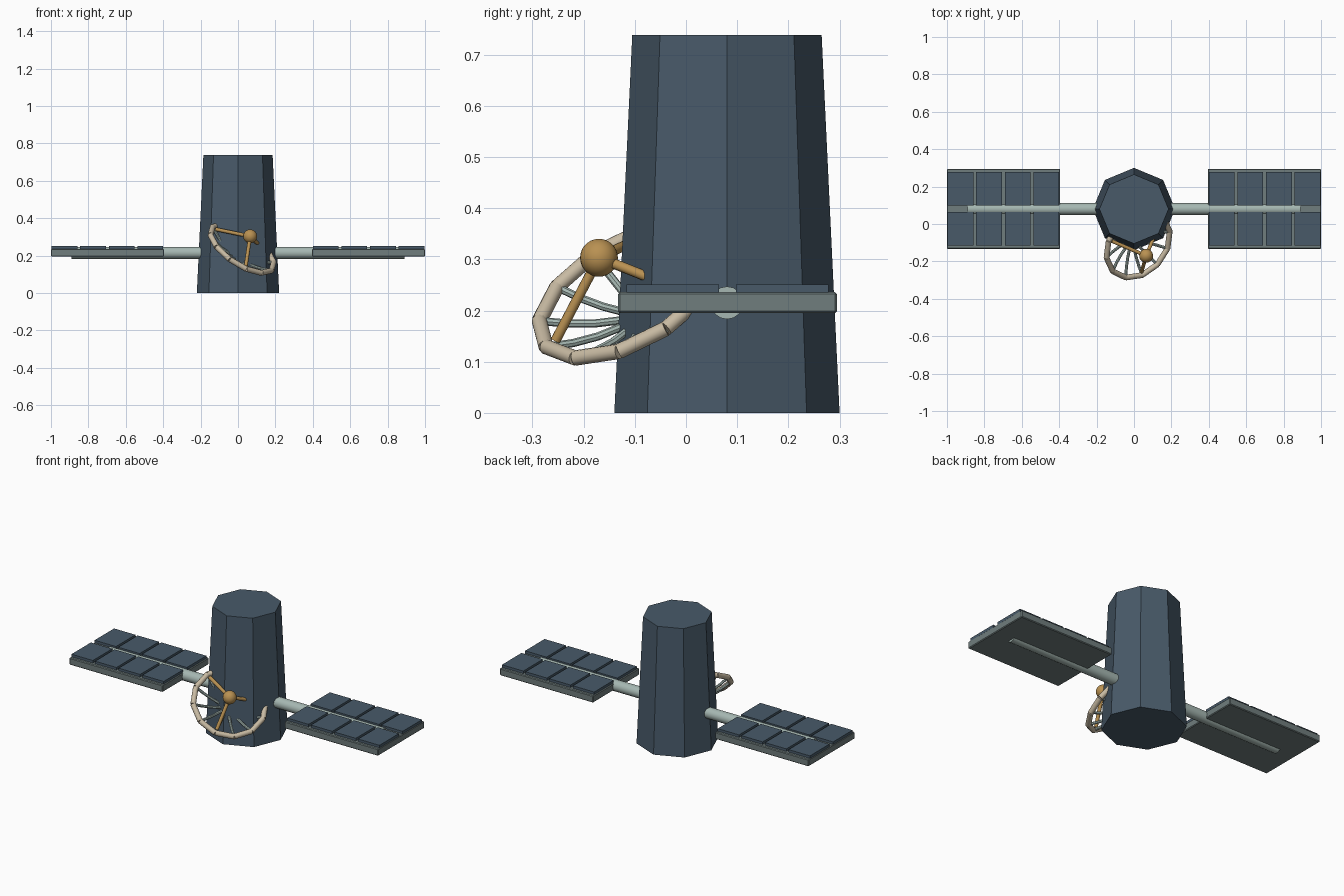
import bpy
import bmesh
from math import cos, sin, pi, radians
from mathutils import Vector, Matrix

if "Cube" in bpy.data.objects:
    bpy.data.objects.remove(bpy.data.objects["Cube"], do_unlink=True)


def material(name, rgb):
    mat = bpy.data.materials.new(name)
    mat.use_nodes = True
    mat.diffuse_color = (*rgb, 1)
    mat.node_tree.nodes["Principled BSDF"].inputs["Base Color"].default_value = (*rgb, 1)
    return mat


SLATE = material("slate_blue", (0.065, 0.102, 0.141))
FRAME = material("grey_green", (0.16, 0.205, 0.205))
PALE = material("pale_metal", (0.38, 0.475, 0.445))
CREAM = material("cream", (0.58, 0.495, 0.365))
GOLD = material("ochre", (0.485, 0.283, 0.084))


def finish(bm, name, mat, smooth=False):
    mesh = bpy.data.meshes.new(name)
    bm.to_mesh(mesh)
    bm.free()
    mesh.materials.append(mat)
    obj = bpy.data.objects.new(name, mesh)
    bpy.context.collection.objects.link(obj)
    if smooth:
        bpy.ops.object.select_all(action="DESELECT")
        obj.select_set(True)
        bpy.context.view_layer.objects.active = obj
        bpy.ops.object.shade_smooth_by_angle(angle=radians(40))
    return obj


def add_rod(bm, a, b, radius, sides=10):
    axis = b - a
    turn = axis.to_track_quat("Z", "Y").to_matrix().to_4x4()
    bmesh.ops.create_cone(bm, cap_ends=True, segments=sides, radius1=radius, radius2=radius,
                          depth=axis.length, matrix=Matrix.Translation((a + b) / 2) @ turn)


def add_box(bm, low, high):
    low, high = Vector(low), Vector(high)
    size = Matrix.Diagonal((*(high - low), 1))
    bmesh.ops.create_cube(bm, size=1, matrix=Matrix.Translation((low + high) / 2) @ size)


# Tapered octagonal body with corners on the axes
MID_Y, HEIGHT = 0.08, 0.738
bm = bmesh.new()
bmesh.ops.create_cone(bm, cap_ends=True, segments=8, radius1=0.22, radius2=0.185, depth=HEIGHT,
                      matrix=Matrix.Translation((0, MID_Y, HEIGHT / 2)))
finish(bm, "body", SLATE)

# Solar wings: boom, frame and two rows of four cells on each side
for side, sign in (("left", 1), ("right", -1)):
    bm = bmesh.new()
    add_rod(bm, Vector((0, MID_Y, 0.215)), Vector((sign * 0.89, MID_Y, 0.215)), 0.032, 16)
    finish(bm, side + "_boom", PALE, True)

    bm = bmesh.new()
    x0, x1 = sorted((sign * 0.395, sign))
    add_box(bm, (x0, -0.133, 0.195), (x1, 0.295, 0.236))
    frame = finish(bm, side + "_panel_frame", FRAME)
    bevel = frame.modifiers.new("soft_edges", "BEVEL")
    bevel.width = 0.004
    bevel.segments = 1

    bm = bmesh.new()
    for column in range(4):
        start = 0.4 + 0.153 * column
        x0, x1 = sorted((sign * start, sign * (start + 0.138)))
        for y0 in (-0.116, 0.098):
            add_box(bm, (x0, y0, 0.235), (x1, y0 + 0.18, 0.251))
    finish(bm, side + "_solar_cells", SLATE)

# Dish frame of reference: centre, outward axis and two directions in the rim plane
CENTRE = Vector((0.022, -0.11, 0.237))
AXIS = Vector((0.5, -0.43, 0.75)).normalized()
DOWN = Vector((0.1, -0.82, -0.56))
DOWN = (DOWN - AXIS * DOWN.dot(AXIS)).normalized()
ACROSS = AXIS.cross(DOWN)
RIM, DEPTH, COUNT = 0.197, 0.06, 12


def dish_point(step, radius, lift=0):
    angle = 2 * pi * step / COUNT
    return CENTRE + (DOWN * cos(angle) + ACROSS * sin(angle)) * radius + AXIS * lift


# Rim of straight tubes
bm = bmesh.new()
for i in range(COUNT):
    add_rod(bm, dish_point(i, RIM), dish_point(i + 1, RIM), 0.015, 12)
finish(bm, "dish_rim", CREAM, True)

# Curved ribs meeting behind the rim
bm = bmesh.new()
for i in range(COUNT):
    radii = [RIM * k / 4 for k in range(5)]
    points = [dish_point(i, r, -DEPTH * (1 - (r / RIM) ** 2)) for r in radii]
    for a, b in zip(points, points[1:]):
        add_rod(bm, a, b, 0.008, 8)
finish(bm, "dish_ribs", PALE, True)

# Receiver ball on three struts
BALL = Vector((0.065, -0.17, 0.303))
bm = bmesh.new()
for i in (0, 4, 8):
    add_rod(bm, BALL, dish_point(i, 0.175), 0.01)
finish(bm, "receiver_struts", GOLD, True)

bm = bmesh.new()
bmesh.ops.create_uvsphere(bm, u_segments=24, v_segments=14, radius=0.037,
                          matrix=Matrix.Translation(BALL))
finish(bm, "receiver_ball", GOLD, True)
